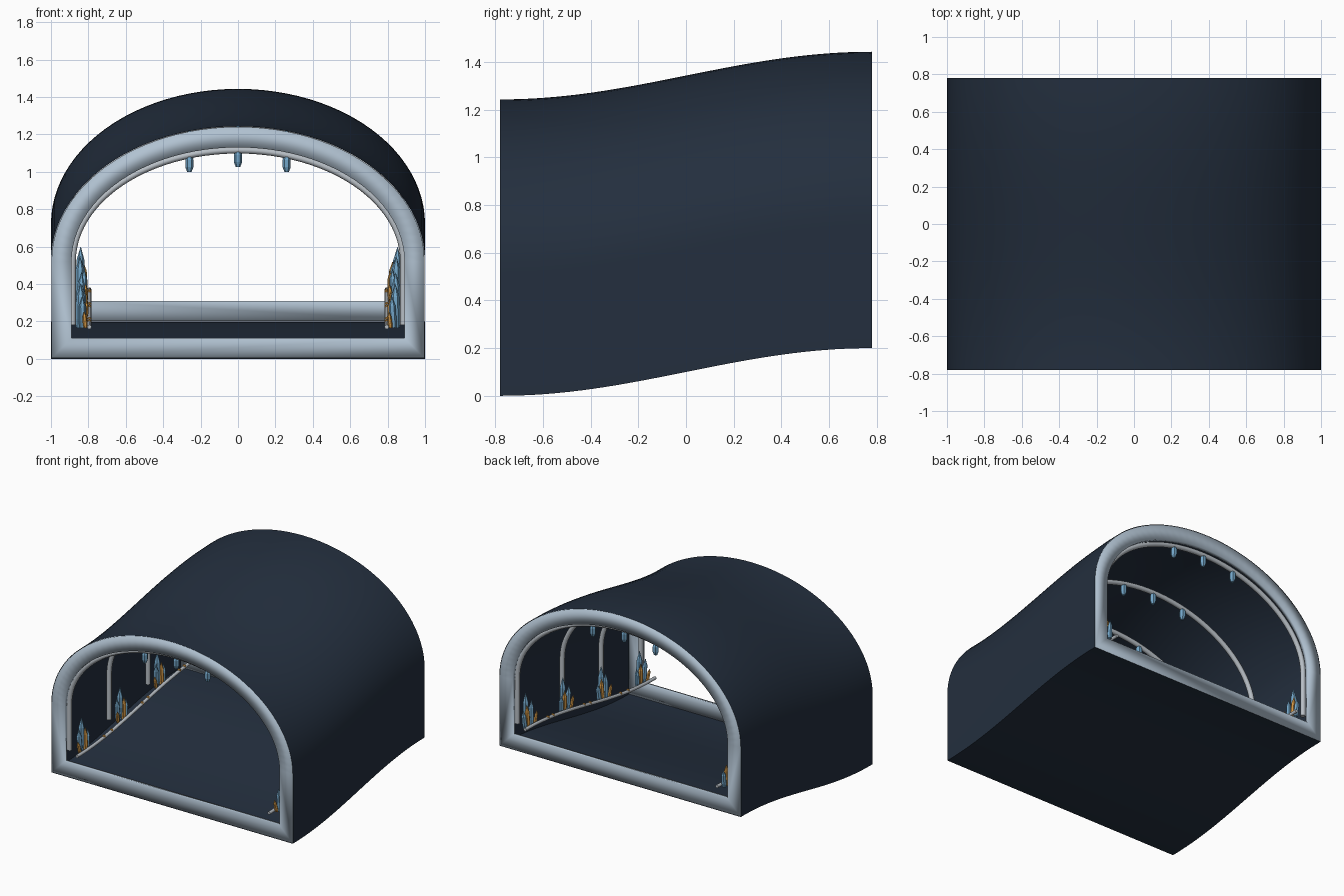
import bpy, bmesh, math, random
from mathutils import Vector

random.seed(4)
if "Cube" in bpy.data.objects:
    bpy.data.objects.remove(bpy.data.objects["Cube"])

HALF = 0.78      # half the tunnel length
SPRING = 0.52    # height where the arch begins


def material(name, rgb):
    m = bpy.data.materials.new(name)
    m.use_nodes = True
    m.diffuse_color = (*rgb, 1)
    m.node_tree.nodes["Principled BSDF"].inputs["Base Color"].default_value = (*rgb, 1)
    return m


NAVY = material("dark navy", (0.017, 0.028, 0.048))
FROST = material("frosted blue grey", (0.44, 0.54, 0.64))
METAL = material("pale metal", (0.48, 0.52, 0.56))
BLUE = material("crystal blue", (0.17, 0.38, 0.58))
AMBER = material("crystal amber", (0.65, 0.31, 0.06))


def rise(y):
    """Height of the tunnel floor along its length."""
    return 0.1 * (1 - math.cos(math.pi * (y + HALF) / (2 * HALF)))


def arch(width, bottom, top, steps=48):
    """Flat-bottomed arch outline, starting and ending at the floor."""
    pts = [(width, bottom)]
    for i in range(steps + 1):
        a = math.pi * i / steps
        pts.append((width * math.cos(a), SPRING + (top - SPRING) * math.sin(a)))
    return pts + [(-width, bottom)]


def finish(bm, name, mat, smooth=None):
    bmesh.ops.recalc_face_normals(bm, faces=bm.faces)
    me = bpy.data.meshes.new(name)
    bm.to_mesh(me)
    bm.free()
    ob = bpy.data.objects.new(name, me)
    bpy.context.collection.objects.link(ob)
    me.materials.append(mat)
    if smooth:
        bpy.ops.object.select_all(action='DESELECT')
        ob.select_set(True)
        bpy.context.view_layer.objects.active = ob
        bpy.ops.object.shade_smooth_by_angle(angle=math.radians(smooth))
    return ob


def bridge(bm, loops, wrap=False):
    """Join a row of closed vertex loops with quads."""
    rows = [[bm.verts.new(p) for p in loop] for loop in loops]
    pairs = list(zip(rows, rows[1:])) + ([(rows[-1], rows[0])] if wrap else [])
    for a, b in pairs:
        for i in range(len(a)):
            j = (i + 1) % len(a)
            bm.faces.new((a[i], a[j], b[j], b[i]))


# Tunnel skin that climbs along an S curve
bm = bmesh.new()
stations = [-HALF + 2 * HALF * i / 32 for i in range(33)]
bridge(bm, [[(x, y, z + rise(y)) for x, z in arch(1, 0, 1.243)] for y in stations])
finish(bm, "tunnel_shell", NAVY, 40)


# Flat frames closing the skin at each mouth
def mouth_frame(name, y, inward):
    bm = bmesh.new()
    outer, inner = arch(0.997, 0.003, 1.24), arch(0.89, 0.11, 1.13)
    loops = [(outer, y), (inner, y), (inner, y + inward), (outer, y + inward)]
    bridge(bm, [[(x, d, z + rise(y)) for x, z in o] for o, d in loops], wrap=True)
    finish(bm, name, FROST, 100)


mouth_frame("front_frame", -HALF, 0.03)
mouth_frame("back_frame", HALF, -0.03)


def tube(name, points, radius, mat):
    cu = bpy.data.curves.new(name, 'CURVE')
    cu.dimensions = '3D'
    cu.bevel_depth = radius
    cu.bevel_resolution = 2
    cu.use_fill_caps = True
    sp = cu.splines.new('POLY')
    sp.points.add(len(points) - 1)
    for p, co in zip(sp.points, points):
        p.co = (*co, 1)
    cu.materials.append(mat)
    ob = bpy.data.objects.new(name, cu)
    bpy.context.collection.objects.link(ob)


def crystal(bm, base, radius, height, rings, lean=(0, 0)):
    """Six-sided spike; rings are (height fraction, radius fraction)."""
    loops = []
    for t, r in rings:
        c = Vector(base) + Vector((lean[0] * t, lean[1] * t, height * t))
        loops.append([c + Vector((radius * r * math.cos(k * math.pi / 3),
                                  radius * r * math.sin(k * math.pi / 3), 0))
                      for k in range(6)])
    first = len(bm.verts)
    bridge(bm, loops)
    bm.verts.ensure_lookup_table()
    bm.faces.new(bm.verts[first:first + 6])
    bm.faces.new(bm.verts[-6:])


SPIKE = [(0, 0.8), (0.2, 1), (0.7, 0.9), (1, 0.05)]
PENDANT = [(0, 0.6), (-0.25, 1), (-0.7, 1), (-1, 0.55)]

# Inner ribs with three pendants on each
for n, y in enumerate((-0.73, -0.26, 0.2, 0.73), 1):
    tube(f"rib_{n}", [(x, y, z + rise(y)) for x, z in arch(0.885, 0.18, 1.115)],
         0.018, METAL)
    bm = bmesh.new()
    for x in (-0.26, 0, 0.26):
        top = SPRING + 0.59 * math.sqrt(1 - (x / 0.885) ** 2) + rise(y)
        crystal(bm, (x, y, top), 0.022, 0.085, PENDANT)
    finish(bm, f"pendants_{n}", BLUE)

# Side rails and the crystal clusters growing along them
for side, s in (("left", 1), ("right", -1)):
    ys = [-0.77 + 1.54 * i / 24 for i in range(25)]
    tube(f"{side}_rail", [(s * 0.795, y, 0.17 + rise(y)) for y in ys], 0.012, METAL)

    blue, amber = bmesh.new(), bmesh.new()
    for y in (-0.65, -0.2, 0.25, 0.68):
        z = 0.16 + rise(y)
        for bm, dx, dy, r, h in ((blue, 0.845, 0, 0.024, 0.24),
                                 (blue, 0.83, -0.035, 0.02, 0.17),
                                 (blue, 0.825, 0.045, 0.018, 0.13),
                                 (amber, 0.82, 0.018, 0.018, 0.16),
                                 (amber, 0.815, -0.055, 0.013, 0.09)):
            lean = (s * random.uniform(-0.01, 0.01), dy * 0.3)
            crystal(bm, (s * dx, y + dy, z), r, h, SPIKE, lean)
    # Small amber buds on the rail between clusters
    for y in (-0.45, -0.36, 0, 0.07, 0.44, 0.5):
        crystal(amber, (s * 0.795, y, 0.165 + rise(y)), 0.013, 0.025, SPIKE)
    finish(blue, f"{side}_blue_crystals", BLUE)
    finish(amber, f"{side}_amber_crystals", AMBER)
